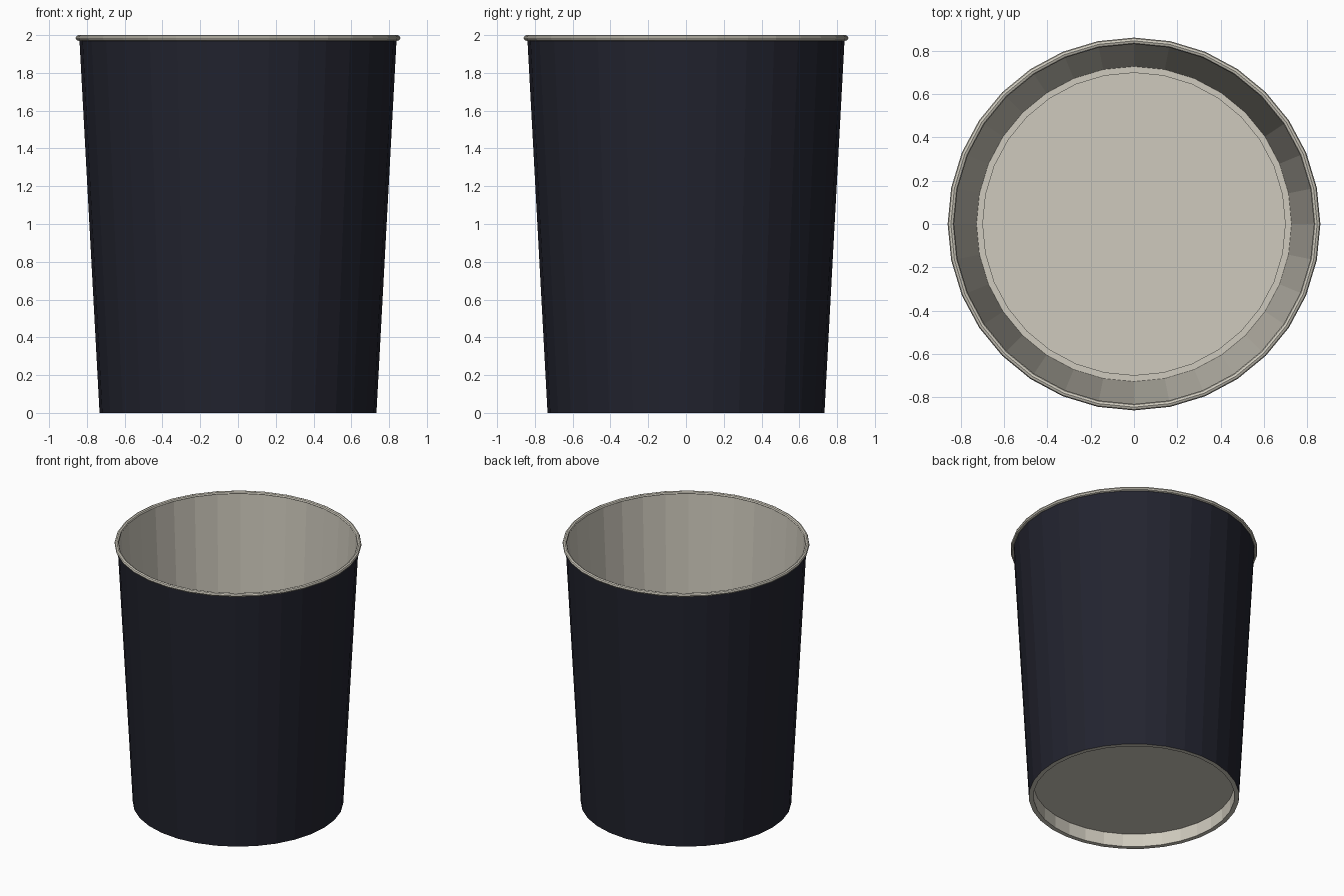
import bpy, bmesh
from math import cos, sin, pi

if "Cube" in bpy.data.objects:
    bpy.data.objects.remove(bpy.data.objects["Cube"])

SIDES = 32


def material(name, rgb):
    m = bpy.data.materials.new(name)
    m.diffuse_color = (*rgb, 1)
    m.use_nodes = True
    m.node_tree.nodes["Principled BSDF"].inputs["Base Color"].default_value = m.diffuse_color
    return m


def lathe(name, profile, mat, closed=False):
    """Revolve an (r, z) profile round z; r = 0 closes with a disc centre."""
    bm = bmesh.new()
    rings = []
    for r, z in profile:
        rings.append([bm.verts.new((r * cos(2 * pi * i / SIDES),
                                    r * sin(2 * pi * i / SIDES), z))
                      for i in range(SIDES)])
    pairs = list(zip(rings, rings[1:]))
    if closed:
        pairs.append((rings[-1], rings[0]))
    for a, b in pairs:
        for i in range(SIDES):
            j = (i + 1) % SIDES
            bm.faces.new((a[i], a[j], b[j], b[i]))
    if not closed and name == "base":
        bm.faces.new(rings[-1])
    me = bpy.data.meshes.new(name)
    bm.to_mesh(me)
    bm.free()
    me.materials.append(mat)
    ob = bpy.data.objects.new(name, me)
    bpy.context.collection.objects.link(ob)
    return ob


navy = material("navy", (0.016, 0.017, 0.028))
cream = material("cream", (0.62, 0.59, 0.51))

# Dark printed sleeve on the outside
lathe("outer_wall", [(0.733, 0.0), (0.84, 1.985)], navy)

# Pale inside wall
lathe("inner_wall", [(0.832, 1.985), (0.727, 0.0)][::-1][::-1], cream)

# Folded foot, recess skirt and raised floor
lathe("base", [(0.733, 0.0), (0.70, 0.0), (0.70, 0.10)], cream)

# Rolled lip
lathe("rim", [(0.845 + 0.015 * cos(2 * pi * k / 8),
               1.985 + 0.015 * sin(2 * pi * k / 8)) for k in range(8)],
      cream, closed=True)
